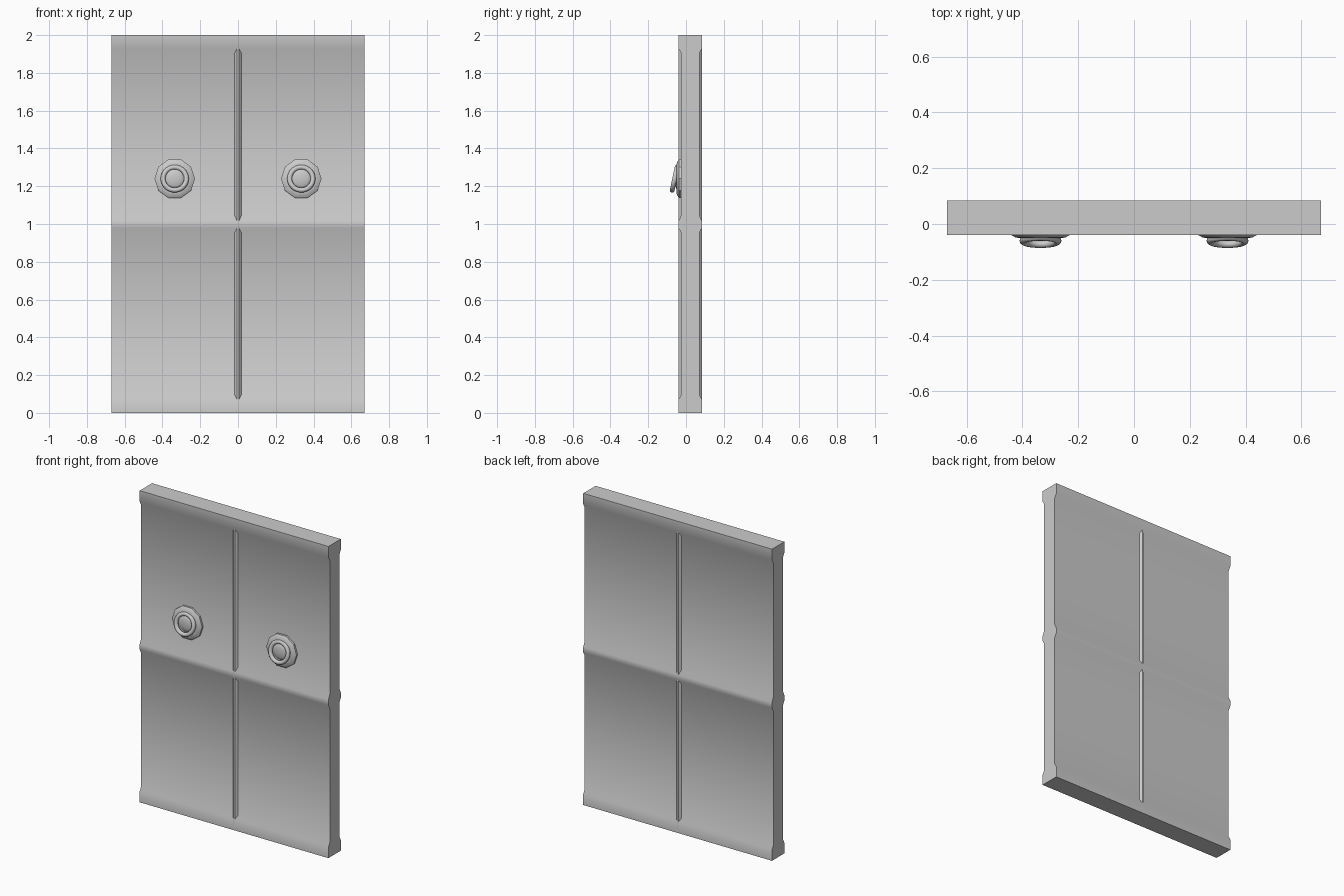
import bpy, bmesh, math
from mathutils import Matrix

if "Cube" in bpy.data.objects:
    bpy.data.objects.remove(bpy.data.objects["Cube"])

W = 0.67                      # half width of the double door
FRONT, BACK = -0.04, 0.085    # crest of the rails
PF, PB = -0.026, 0.071        # recessed panel surfaces


def finish(name, bm, angle=40):
    bmesh.ops.recalc_face_normals(bm, faces=bm.faces)
    me = bpy.data.meshes.new(name)
    bm.to_mesh(me)
    bm.free()
    ob = bpy.data.objects.new(name, me)
    bpy.context.collection.objects.link(ob)
    bpy.ops.object.select_all(action='DESELECT')
    ob.select_set(True)
    bpy.context.view_layer.objects.active = ob
    bpy.ops.object.shade_smooth_by_angle(angle=math.radians(angle))
    return ob


def prism(name, pts, axis, a, b):
    """Extrude a closed profile along x (profile y,z) or z (profile x,y)."""
    bm = bmesh.new()
    rings = []
    for t in (a, b):
        rings.append([bm.verts.new((t, p, q) if axis == 'x' else (p, q, t)) for p, q in pts])
    n = len(pts)
    for i in range(n):
        j = (i + 1) % n
        bm.faces.new((rings[0][i], rings[0][j], rings[1][j], rings[1][i]))
    bm.faces.new(rings[0])
    bm.faces.new(rings[1])
    return finish(name, bm)


def lathe(name, profile, sides, x, z, angle):
    """Spin (radius, y) points round a y axis through (x, z)."""
    bm = bmesh.new()
    rings = []
    for r, y in profile:
        rings.append([bm.verts.new((x + r * math.cos(2 * math.pi * i / sides), y,
                                    z + r * math.sin(2 * math.pi * i / sides)))
                      for i in range(sides)])
    for r0, r1 in zip(rings, rings[1:]):
        for i in range(sides):
            j = (i + 1) % sides
            bm.faces.new((r0[i], r0[j], r1[j], r1[i]))
    bm.faces.new(rings[0])
    bm.faces.new(rings[-1])
    return finish(name, bm, angle)


# Door slab with raised bottom, middle and top rails on both sides
steps = [(0, 1), (0.07, 1), (0.095, 0), (0.955, 0), (0.98, 1),
         (1.015, 1), (1.045, 0), (1.905, 0), (1.93, 1), (2, 1)]
profile = [(FRONT if up else PF, z) for z, up in steps]
profile += [(BACK if up else PB, z) for z, up in reversed(steps)]
prism("door_slab", profile, 'x', -W, W)

# Narrow raised strip down the middle, front and back
strip = [(-0.018, PF), (-0.005, FRONT), (0.005, FRONT), (0.018, PF),
         (0.018, PB), (0.005, BACK), (-0.005, BACK), (-0.018, PB)]
prism("centre_strip", strip, 'z', 0.03, 1.97)

# Handles: ten-sided plate, low dome and tilted ring
for side, x in (("left", -0.335), ("right", 0.335)):
    z = 1.24
    lathe(side + "_handle_plate",
          [(0.107, -0.02), (0.107, -0.038), (0.09, -0.048), (0.078, -0.05)], 10, x, z, 25)
    lathe(side + "_handle_dome",
          [(0.056, -0.045), (0.05, -0.053), (0.035, -0.058), (0.015, -0.061)], 24, x, z, 60)
    bpy.ops.mesh.primitive_torus_add(major_segments=28, minor_segments=10,
                                     major_radius=0.062, minor_radius=0.013)
    ring = bpy.context.object
    ring.name = side + "_handle_ring"
    ring.data.transform(Matrix.Translation((x, -0.06, z)) @
                        Matrix.Rotation(math.radians(90 - 12), 4, 'X'))
    bpy.ops.object.shade_smooth_by_angle(angle=math.radians(60))
